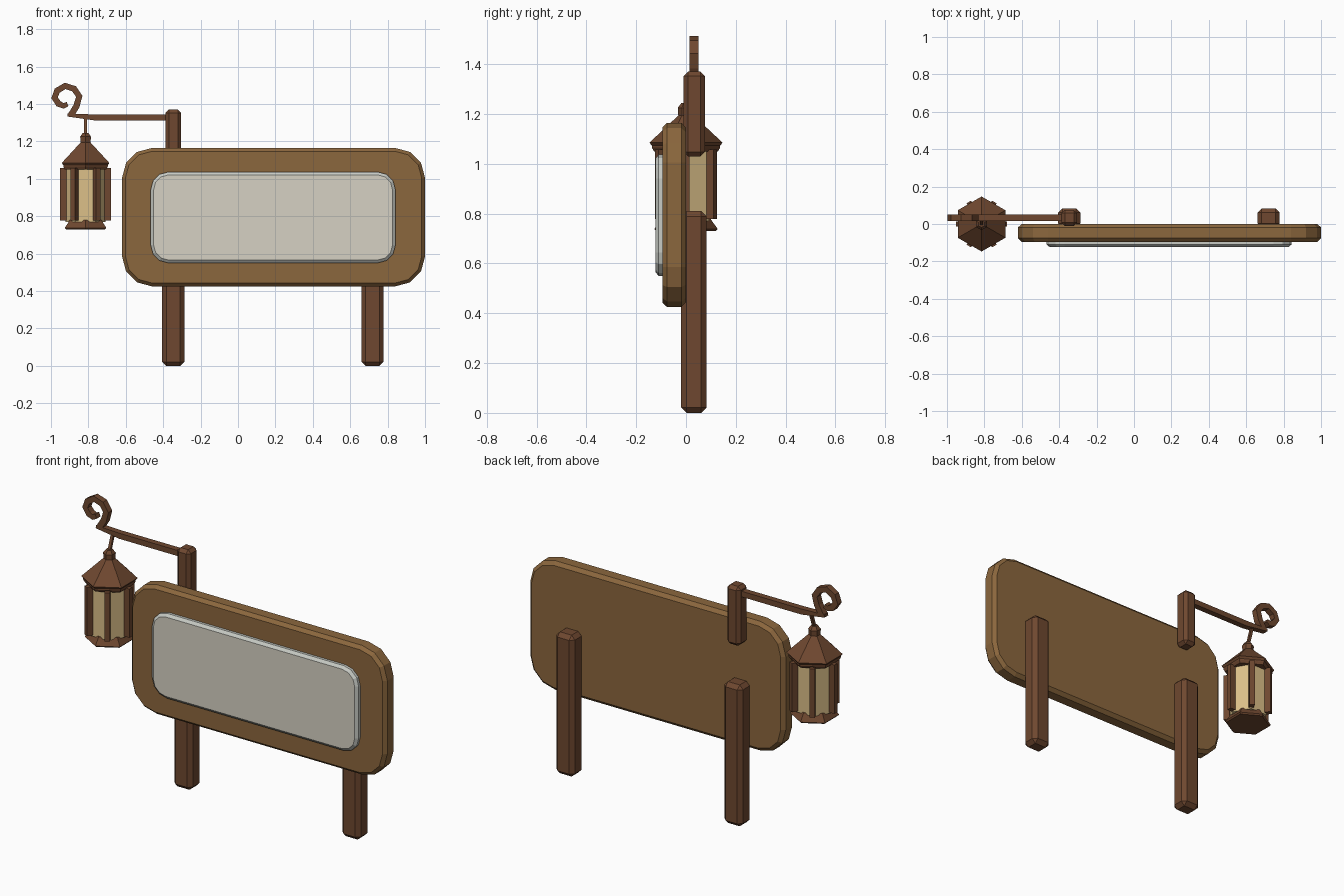
import bpy, bmesh, math
from mathutils import Vector

if "Cube" in bpy.data.objects:
    bpy.data.objects.remove(bpy.data.objects["Cube"])


def material(name, rgb):
    m = bpy.data.materials.new(name)
    m.diffuse_color = (*rgb, 1)
    m.use_nodes = True
    m.node_tree.nodes["Principled BSDF"].inputs["Base Color"].default_value = m.diffuse_color
    return m


BOARD = material("light wood", (0.26, 0.135, 0.047))
DARK = material("dark wood", (0.158, 0.064, 0.029))
PANEL = material("pale panel", (0.67, 0.64, 0.55))
RIM = material("panel rim grey", (0.58, 0.60, 0.56))
GLASS = material("lantern glass", (0.72, 0.53, 0.25))


def finish(name, bm, *mats):
    bmesh.ops.recalc_face_normals(bm, faces=bm.faces)
    me = bpy.data.meshes.new(name)
    bm.to_mesh(me)
    bm.free()
    for m in mats:
        me.materials.append(m)
    ob = bpy.data.objects.new(name, me)
    bpy.context.collection.objects.link(ob)
    return ob


def loft(name, rings, *mats):
    """Skin a list of equal-length point rings and cap both ends."""
    bm = bmesh.new()
    vs = [[bm.verts.new(p) for p in r] for r in rings]
    n = len(vs[0])
    for a, b in zip(vs, vs[1:]):
        for i in range(n):
            j = (i + 1) % n
            bm.faces.new((a[i], a[j], b[j], b[i]))
    bm.faces.new(vs[0])
    bm.faces.new(vs[-1])
    return finish(name, bm, *mats)


def rounded_rect(x0, x1, z0, z1, r, inset, y, seg=3):
    pts = []
    corners = [(x1 - r, z1 - r), (x0 + r, z1 - r), (x0 + r, z0 + r), (x1 - r, z0 + r)]
    for q, (cx, cz) in enumerate(corners):
        for k in range(seg + 1):
            a = math.pi / 2 * (q + k / seg)
            pts.append((cx + (r - inset) * math.cos(a), y, cz + (r - inset) * math.sin(a)))
    return pts


def slab(name, rect, r, levels, *mats):
    return loft(name, [rounded_rect(*rect, r, i, y) for y, i in levels], *mats)


def box(name, lo, hi, mat, bevel=0.0):
    bm = bmesh.new()
    bmesh.ops.create_cube(bm, size=1)
    lo, hi = Vector(lo), Vector(hi)
    for v in bm.verts:
        v.co = (lo + hi) / 2 + v.co * (hi - lo)
    if bevel:
        bmesh.ops.bevel(bm, geom=bm.edges[:], offset=bevel, segments=1, affect='EDGES')
    return finish(name, bm, mat)


LX = -0.815  # lantern axis


def hexes(name, levels, mat, turn=90):
    rings = [[(LX + r * math.cos(math.radians(turn + 60 * k)),
               r * math.sin(math.radians(turn + 60 * k)), z) for k in range(6)]
             for z, r in levels]
    return loft(name, rings, mat)


def band(name, path, widths, y0, y1, mat):
    """Flat strip following an x-z path, with depth in y."""
    p = [Vector(q) for q in path]
    rings = []
    for i, c in enumerate(p):
        t = (p[min(i + 1, len(p) - 1)] - p[max(i - 1, 0)]).normalized()
        n = Vector((-t.y, t.x)) * widths[i]
        a, b = c + n, c - n
        rings.append([(a.x, y0, a.y), (b.x, y0, b.y), (b.x, y1, b.y), (a.x, y1, a.y)])
    return loft(name, rings, mat)


# Sign board and raised panel
slab("sign_board", (-0.62, 1.0, 0.425, 1.165), 0.16,
     [(0, 0.02), (-0.018, 0), (-0.076, 0), (-0.095, 0.018)], BOARD)
panel = slab("sign_panel", (-0.467, 0.842, 0.55, 1.037), 0.095,
             [(-0.09, 0), (-0.11, 0), (-0.123, 0.016)], RIM, PANEL)
for f in panel.data.polygons:
    if f.normal.y < -0.95:
        f.material_index = 1

# Ground posts and lantern post
for side, x in (("left", -0.346), ("right", 0.72)):
    box(side + "_post", (x - 0.059, -0.02, 0), (x + 0.059, 0.083, 0.81), DARK, 0.022)
box("lantern_post", (-0.388, -0.01, 1.03), (-0.304, 0.076, 1.37), DARK, 0.018)

# Bracket arm with curled end
Y0, Y1 = 0.015, 0.05
band("bracket_arm", [(-0.36, 1.328), (-0.765, 1.328), (-0.912, 1.341)],
     [0.016, 0.016, 0.008], Y0, Y1, DARK)
curl = [(-0.895, 1.337), (-0.863, 1.39), (-0.849, 1.441), (-0.876, 1.481), (-0.924, 1.497),
        (-0.967, 1.471), (-0.981, 1.433), (-0.959, 1.401), (-0.932, 1.39), (-0.911, 1.400)]
band("bracket_curl", curl, [0.017] * 8 + [0.015, 0.012], Y0, Y1, DARK)

# Hanger rod, leaning from the arm to the lantern
top, bottom, h = Vector((LX, 0.033, 1.325)), Vector((LX, 0, 1.235)), 0.008
loft("hanger_rod", [[c + Vector(d) for d in ((-h, -h, 0), (h, -h, 0), (h, h, 0), (-h, h, 0))]
                    for c in (bottom, top)], DARK)

# Lantern
hexes("lantern_cap", [(1.18, 0.03), (1.225, 0.033), (1.245, 0.018)], DARK)
hexes("lantern_roof", [(1.05, 0.128), (1.065, 0.137), (1.073, 0.137), (1.085, 0.147),
                       (1.195, 0.03)], DARK)
hexes("lantern_glass", [(0.77, 0.107), (1.06, 0.107)], GLASS, 0)
hexes("lantern_base", [(0.73, 0.12), (0.738, 0.128), (0.765, 0.108), (0.78, 0.098)], DARK)
for k in range(6):
    bar = box("lantern_bar_%d" % (k + 1), (0.102, -0.014, 0.778), (0.136, 0.014, 1.057), DARK)
    bar.rotation_euler.z = math.radians(60 * k)
    bar.location.x = LX
